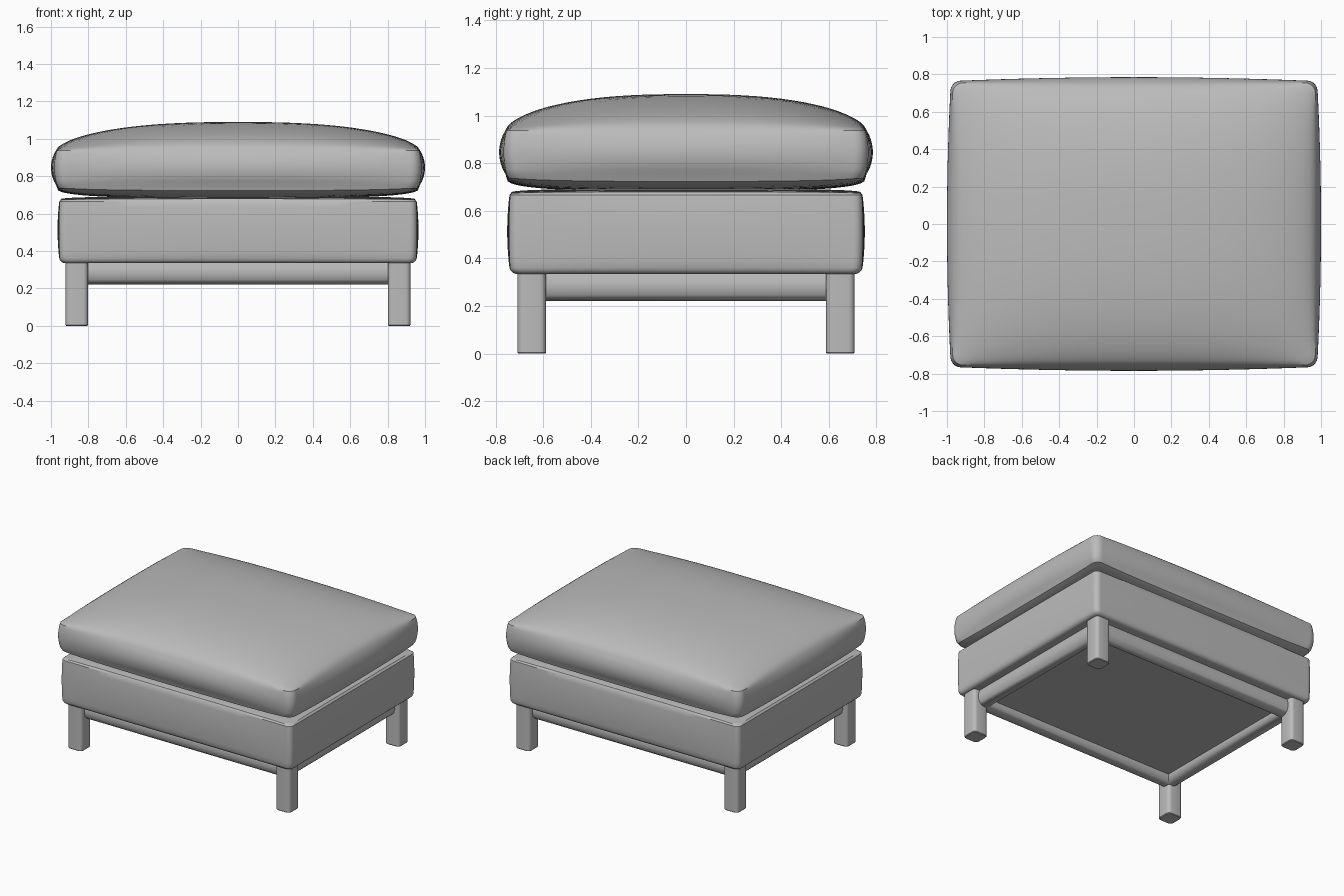
import bpy, bmesh, math

if "Cube" in bpy.data.objects:
    bpy.data.objects.remove(bpy.data.objects["Cube"])

leather = bpy.data.materials.new("grey upholstery")
leather.diffuse_color = (0.5, 0.5, 0.5, 1)
leather.use_nodes = True
leather.node_tree.nodes["Principled BSDF"].inputs["Base Color"].default_value = leather.diffuse_color


def finish(name, bm):
    bmesh.ops.recalc_face_normals(bm, faces=bm.faces)
    me = bpy.data.meshes.new(name)
    bm.to_mesh(me)
    bm.free()
    me.materials.append(leather)
    ob = bpy.data.objects.new(name, me)
    bpy.context.collection.objects.link(ob)
    bpy.ops.object.select_all(action='DESELECT')
    ob.select_set(True)
    bpy.context.view_layer.objects.active = ob
    bpy.ops.object.shade_smooth_by_angle(angle=math.radians(32))
    return ob


def outline(a, b, r, n=20, k=5):
    """Rounded rectangle, half sizes a and b, corner radius r."""
    corners = []
    for i, (sx, sy) in enumerate([(1, 1), (-1, 1), (-1, -1), (1, -1)]):
        corners.append([(sx * (a - r) + r * math.cos((i + j / k) * math.pi / 2),
                         sy * (b - r) + r * math.sin((i + j / k) * math.pi / 2))
                        for j in range(k + 1)])
    pts = []
    for i in range(4):
        pts += corners[i]
        p, q = corners[i][-1], corners[(i + 1) % 4][0]
        for j in range(1, n):
            t = (1 - math.cos(math.pi * j / n)) / 2
            pts.append((p[0] + (q[0] - p[0]) * t, p[1] + (q[1] - p[1]) * t))
    return pts


def loft(bm, rings, cap=True):
    rows = [[bm.verts.new(p) for p in ring] for ring in rings]
    n = len(rows[0])
    pairs = list(zip(rows, rows[1:]))
    if not cap:
        pairs.append((rows[-1], rows[0]))
    for r0, r1 in pairs:
        for i in range(n):
            bm.faces.new((r0[i], r0[(i + 1) % n], r1[(i + 1) % n], r1[i]))
    if cap:
        bm.faces.new(rows[0])
        bm.faces.new(rows[-1])


def pillow(name, a, b, r, z0, z1, puff0, puff1, p0, p1, bulge, edge=0.0):
    """Box cushion: puffed bottom and top, bulging side band between two seams."""
    base = outline(a, b, r)
    scales = [1 - (1 - i / 18) ** 1.5 for i in range(1, 19)]

    def swell(t):      # extra width of the side band at height t
        return 0.25 * bulge + 0.75 * bulge * math.sin(math.pi * t) ** 0.8

    def wide(x, y, w):
        return (x * (1 + w / a * (1 - 0.6 * (y / b) ** 2)),
                y * (1 + w / b * (1 - 0.6 * (x / a) ** 2)))

    def puff_ring(s, z, puff, p):
        return [(*wide(x * s, y * s, swell(0)),
                 z + puff * max(0, (1 - abs(x * s / a) ** 2.5) *
                                (1 - abs(y * s / b) ** 2.5)) ** p) for x, y in base]

    def side_ring(t):
        return [(*wide(x, y, swell(t)), z0 + (z1 - z0) * t) for x, y in base]

    if edge:   # flat underside with a rounded lower edge
        rings = [[(x * (1 - edge * f / a), y * (1 - edge * f / b), z0 - edge * g)
                  for x, y in base] for f, g in ((1, 1), (0.5, 0.87), (0.13, 0.5))]
    else:
        rings = [puff_ring(s, z0, -puff0, p0) for s in scales[:-1]]
    rings += [side_ring(t / 10) for t in range(11)]
    rings += [puff_ring(s, z1, puff1, p1) for s in reversed(scales[:-1])]
    bm = bmesh.new()
    loft(bm, rings)
    return finish(name, bm)


# Seat cushion and upholstered base
pillow("seat_cushion", 0.965, 0.75, 0.05, 0.755, 0.937, 0.075, 0.153, 0.25, 0.6, 0.035)
pillow("upholstered_base", 0.952, 0.738, 0.035, 0.36, 0.666, 0, 0.027, 0, 0.2, 0.013, edge=0.025)

# Rail frame under the base, rounded like a padded tube
profile = [(0.868, 0.36), (0.885, 0.31), (0.888, 0.28), (0.878, 0.246), (0.857, 0.227),
           (0.832, 0.221), (0.807, 0.227), (0.787, 0.246), (0.778, 0.28), (0.782, 0.31),
           (0.798, 0.36)]
bm = bmesh.new()
loft(bm, [[(sx * d, sy * (d - 0.215), z) for sx, sy in ((1, 1), (-1, 1), (-1, -1), (1, -1))]
          for d, z in profile], cap=False)
finish("rail_frame", bm)

# Flat underside panel inside the rails
bm = bmesh.new()
bm.faces.new([bm.verts.new((sx * 0.78, sy * 0.565, 0.28))
              for sx, sy in ((1, 1), (1, -1), (-1, -1), (-1, 1))])
finish("underside_panel", bm)

# Four legs with softened upright edges
for sx, side in ((-1, "left"), (1, "right")):
    for sy, end in ((-1, "front"), (1, "back")):
        bm = bmesh.new()
        loft(bm, [[(sx * 0.862 + x, sy * 0.648 + y, z) for x, y in outline(h, h, 0.025, 2, 4)]
                  for h, z in ((0.056, 0), (0.06, 0.005), (0.06, 0.36))])
        finish(f"{end}_{side}_leg", bm)
